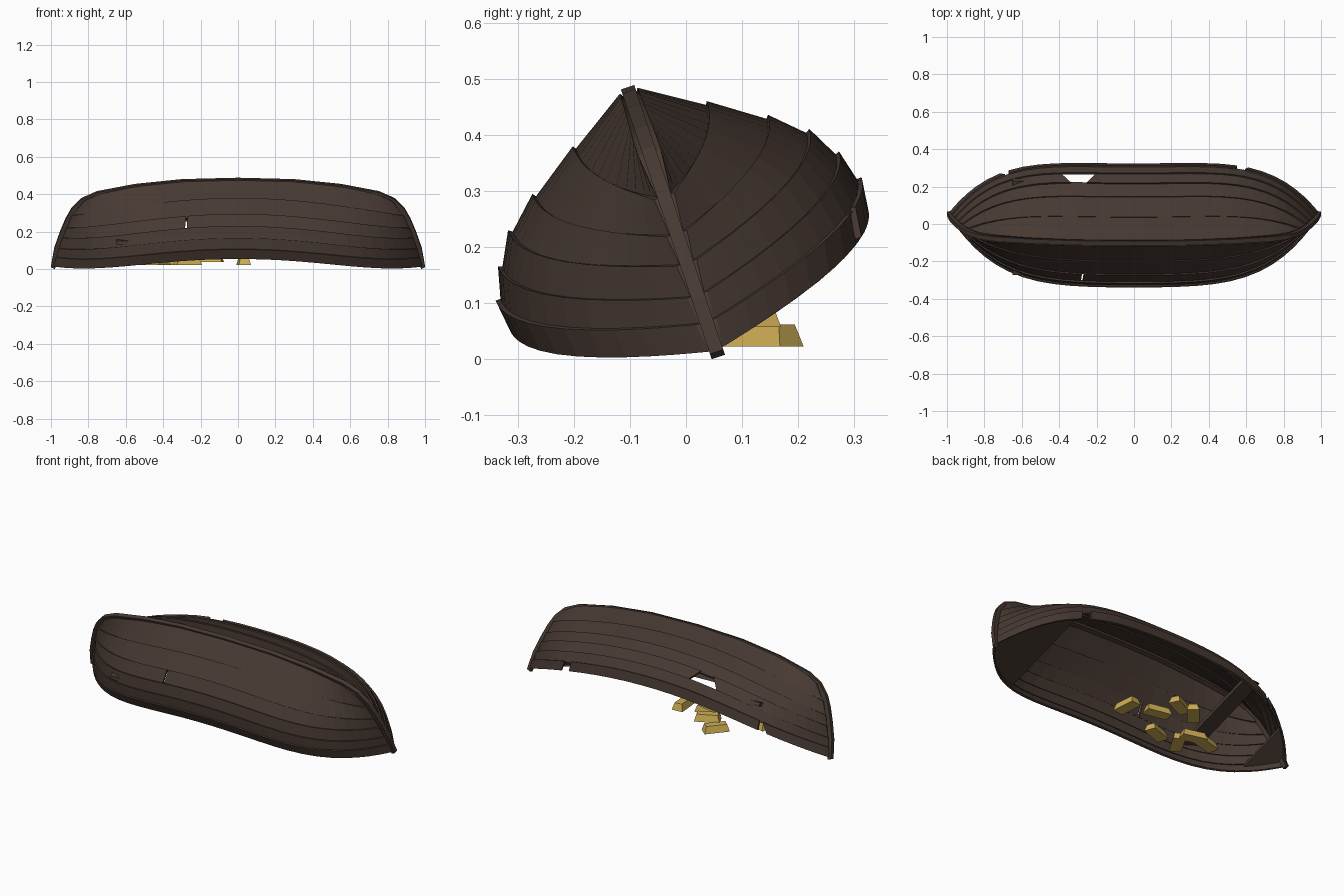
import bpy, bmesh, math
from mathutils import Vector, Matrix

if "Cube" in bpy.data.objects:
    bpy.data.objects.remove(bpy.data.objects["Cube"])

TILT = math.radians(18.6)
C, S = math.cos(TILT), math.sin(TILT)
# keel and stem profile: (x, depth below the keel line)
PROFILE = [(0, 0), (.3, .008), (.55, .035), (.75, .075), (.83, .112), (.88, .165),
           (.91, .22), (.94, .295), (.97, .385), (1.0, .488)]
# plank edges: (half width amidships, depth amidships, depth at the stem)
EDGES = [(.012, 0, .12), (.128, .067, .20), (.222, .125, .27), (.28, .172, .325),
         (.315, .226, .385), (.335, .28, .435), (.335, .328, .48)]


def material(name, rgb):
    m = bpy.data.materials.new(name)
    m.diffuse_color = (*rgb, 1)
    m.use_nodes = True
    m.node_tree.nodes["Principled BSDF"].inputs["Base Color"].default_value = m.diffuse_color
    return m


WOOD = material("dark_wood", (.062, .041, .032))
GOLD = material("gold", (.62, .42, .09))


def lerp_table(v, a, b):
    for p, q in zip(PROFILE, PROFILE[1:]):
        if v <= q[a]:
            return p[b] + (q[b] - p[b]) * (v - p[a]) / (q[a] - p[a])
    return PROFILE[-1][b]


def place(x, s, d):
    """Boat frame (length, side, depth) to the tilted, overturned world."""
    return Vector((x, -.1 + C * s + S * d, .465 + S * s - C * d))


def edge(k, t):
    w, mid, end = EDGES[k]
    x = t * (lerp_table(end, 1, 0) - .012)
    if k == 0:
        return x, w, lerp_table(abs(x), 0, 1)
    return x, .01 + (w - .01) * (1 - abs(t) ** 4.3), mid + (end - mid) * abs(t) ** 2.1


def make(name, bm, mat):
    bmesh.ops.recalc_face_normals(bm, faces=bm.faces)
    me = bpy.data.meshes.new(name)
    bm.to_mesh(me)
    bm.free()
    me.materials.append(mat)
    ob = bpy.data.objects.new(name, me)
    bpy.context.collection.objects.link(ob)
    return ob


def loft(name, rings, mat):
    """Closed solid through a row of equal cross sections."""
    bm = bmesh.new()
    vs = [[bm.verts.new(p) for p in r] for r in rings]
    n = len(vs[0])
    for a, b in zip(vs, vs[1:]):
        for i in range(n):
            bm.faces.new((a[i], a[(i + 1) % n], b[(i + 1) % n], b[i]))
    bm.faces.new(vs[0])
    bm.faces.new(vs[-1])
    return make(name, bm, mat)


def plank(name, k, side, t0, t1, slant0=0, slant1=0):
    u0, u1 = math.asin(t0), math.asin(t1)
    n = max(4, int(abs(u1 - u0) * 10))
    rings = []
    for i in range(n + 1):
        f = i / n
        t = math.sin(u0 + (u1 - u0) * f)
        x0, s0, d0 = edge(k, t + slant0 * (1 - f) ** 4 + slant1 * f ** 4)
        x1, s1, d1 = edge(k + 1, t)
        along = Vector((s1 - s0, d1 - d0)).normalized()
        out = Vector((along.y, -along.x))
        top = Vector((s0, d0)) - along * (.008 if k else 0)
        low = Vector((s1, d1))
        sec = [(x0, top + out * .009), (x1, low + out * .002),
               (x1, low - out * .010), (x0, top - out * .003)]
        rings.append([place(x, side * max(p.x, .001), p.y) for x, p in sec])
    return loft(name, rings, WOOD)


# Planking, broken where the hull is damaged: (start, end, slant, slant)
BROKEN = {
    (3, 1): [(-1, -.41, 0, .05), (-.21, 1, -.06, 0)],
    (2, -1): [(-1, -.303, 0, 0), (-.293, 1, 0, 0)],
    (5, 1): [(-1, -.73, 0, .02), (-.68, .56, -.01, 0), (.62, 1, -.01, 0)],
}
for side, label in ((-1, "front"), (1, "back")):
    for k in range(6):
        for j, (a, b, sa, sb) in enumerate(BROKEN.get((k, side), [(-1, 1, 0, 0)])):
            plank(f"{label}_plank_{k + 1}_{j + 1}", k, side, a, b, sa, sb)

# Keel and both stems as one swept bar
path = [Vector((-x, d)) for x, d in reversed(PROFILE[1:])] + [Vector(p) for p in PROFILE]
rings = []
for i, p in enumerate(path):
    tan = (path[min(i + 1, len(path) - 1)] - path[max(i - 1, 0)]).normalized()
    out = Vector((tan.y, -tan.x))
    a, b = p + out * .013, p - out * .022
    a.x, b.x = (max(-1, min(1, v)) for v in (a.x, b.x))
    rings.append([place(a.x, -.0125, a.y), place(a.x, .0125, a.y),
                  place(b.x, .0125, b.y), place(b.x, -.0125, b.y)])
loft("keel_and_stems", rings, WOOD)


# End decks between the gunwales, and a seat board
def deck(name, t0, t1, n=6):
    rings = []
    for i in range(n + 1):
        x, s, d = edge(6, t0 + (t1 - t0) * i / n)
        s, d = max(s - .008, .002), d - .03
        rings.append([place(x, -s, d), place(x, s, d),
                      place(x, s, d - .015), place(x, -s, d - .015)])
    return loft(name, rings, WOOD)


deck("right_end_deck", .62, .98)
deck("left_end_deck", -.86, -.98)
loft("seat", [[place(x, -.272, .27), place(x, .272, .27),
               place(x, .265, .25), place(x, -.265, .25)] for x in (-.65, -.56)], WOOD)

# Spilled gold bars: x, y, base height, turn
BARS = [(.03, -.02, .015, 95), (-.15, .01, .03, -12), (-.22, .11, .05, 25),
        (-.29, .135, .015, 50), (-.27, -.14, .015, 20), (-.42, -.15, .015, 60),
        (-.445, -.05, .015, -15), (-.54, -.06, .015, 15)]
for i, (x, y, z, turn) in enumerate(BARS):
    rings = []
    for h, l, w in ((0, .07, .033), (.04, .058, .022)):
        rings.append([Vector((a * l, b * w, h)) for a, b in ((-1, -1), (1, -1), (1, 1), (-1, 1))])
    bar = loft(f"gold_bar_{i + 1}", rings, GOLD)
    bar.data.transform(Matrix.Translation((x, y, z)) @ Matrix.Rotation(math.radians(turn), 4, 'Z'))

# Rest the whole model on the ground
low = min(v.co.z for o in bpy.data.objects for v in o.data.vertices)
for o in bpy.data.objects:
    o.data.transform(Matrix.Translation((0, 0, -low)))
